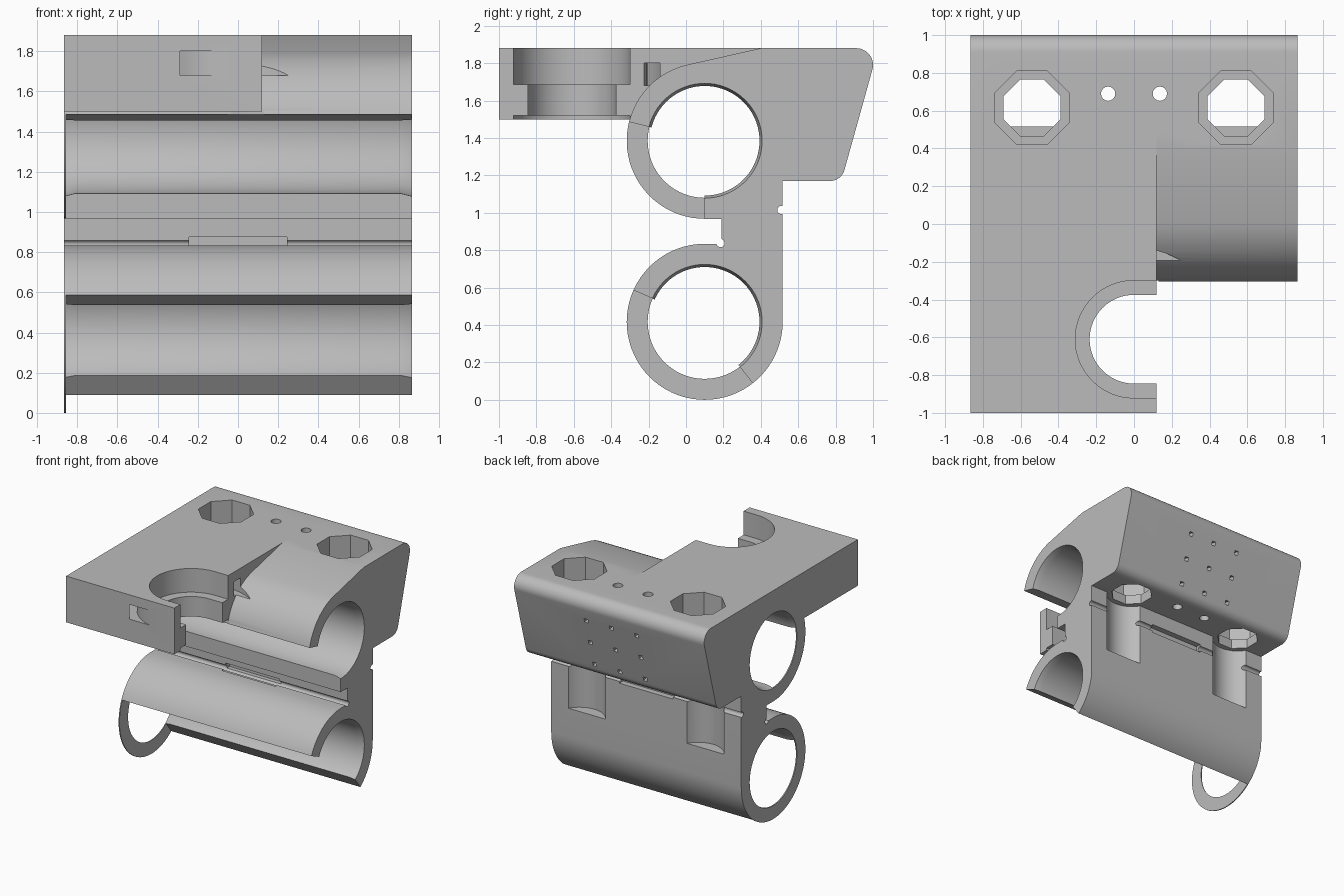
import bpy, bmesh
from math import sin, cos, radians
from mathutils import Matrix

cube = bpy.data.objects.get("Cube")
if cube:
    bpy.data.objects.remove(cube, do_unlink=True)

HALF = 0.865            # half width along x
R = 0.417               # outer radius of the bearing holders
LOW, UP = (0.1, 0.417), (0.1, 1.385)   # bearing axes in (y, z)

grey = bpy.data.materials.new("plain grey")
grey.use_nodes = True
grey.diffuse_color = (0.5, 0.5, 0.5, 1)
grey.node_tree.nodes["Principled BSDF"].inputs["Base Color"].default_value = (0.5, 0.5, 0.5, 1)


def arc(centre, r, start, end, n=32):
    steps = [radians(start + (end - start) * i / n) for i in range(n + 1)]
    return [(centre[0] + r * cos(a), centre[1] + r * sin(a)) for a in steps]


def finish(name, bm):
    bmesh.ops.recalc_face_normals(bm, faces=bm.faces)
    mesh = bpy.data.meshes.new(name)
    bm.to_mesh(mesh)
    bm.free()
    mesh.materials.append(grey)
    obj = bpy.data.objects.new(name, mesh)
    bpy.context.collection.objects.link(obj)
    return obj


def prism(name, points, axis, lo, hi):
    """Extrude a closed outline along x (points are y, z) or z (points are x, y)."""
    bm = bmesh.new()
    place = (lambda a, b, t: (t, a, b)) if axis == "x" else (lambda a, b, t: (a, b, t))
    ends = [[bm.verts.new(place(a, b, t)) for a, b in points] for t in (lo, hi)]
    bm.faces.new(ends[0])
    bm.faces.new(ends[1])
    for i in range(len(points)):
        j = (i + 1) % len(points)
        bm.faces.new((ends[0][i], ends[0][j], ends[1][j], ends[1][i]))
    return finish(name, bm)


def box(name, centre, size, tilt=0):
    bm = bmesh.new()
    matrix = (Matrix.Translation(centre) @ Matrix.Rotation(radians(tilt), 4, "X")
              @ Matrix.Diagonal((*size, 1)))
    bmesh.ops.create_cube(bm, size=1, matrix=matrix)
    return finish(name, bm)


def bore(name, centre):
    """Bearing bore along x, flared at both ends."""
    bm = bmesh.new()
    rings = []
    for x, r in ((-0.92, 0.321), (-0.81, 0.293), (0.81, 0.293), (0.92, 0.321)):
        rings.append([bm.verts.new((x, y, z)) for y, z in arc(centre, r, 0, 360, 72)[:-1]])
    bm.faces.new(rings[0])
    bm.faces.new(rings[-1])
    for a, b in zip(rings, rings[1:]):
        for i in range(len(a)):
            j = (i + 1) % len(a)
            bm.faces.new((a[i], a[j], b[j], b[i]))
    return finish(name, bm)


def combine(target, tool, operation="DIFFERENCE"):
    tool.hide_render = True
    mod = target.modifiers.new("combine", "BOOLEAN")
    mod.operation, mod.solver, mod.object = operation, "EXACT", tool
    bpy.ops.object.select_all(action="DESELECT")
    bpy.context.view_layer.objects.active = target
    target.select_set(True)
    bpy.ops.object.modifier_apply(modifier=mod.name)
    bpy.data.objects.remove(tool, do_unlink=True)


# Main body: two bearing holders, neck and slanted rear block
outline = [(0.19, 0.968), (0.19, LOW[1] + R)]
outline += arc(LOW, R, 90, 360, 54)
outline += [(0.517, 1.17)]
outline += arc((0.77, 1.25), 0.08, -90, -15, 8)
outline += arc((0.91, 1.79), 0.09, -15, 90, 12)
outline += [(0.4, 1.88)]
outline += arc(UP, R, 103, 270, 36)
body = prism("carriage_body", outline, "x", -HALF, HALF)

# Mounting plate reaching forward
combine(body, box("plate", ((0.12 - HALF) / 2, -0.25, 1.69), (0.12 + HALF, 1.5, 0.38)), "UNION")

# Bearing bores and the front openings, leaving a thin end ring
for centre, start, end in ((LOW, 156, 308), (UP, 166, 270)):
    combine(body, bore("bore_cutter", centre))
    sector = [centre] + arc(centre, 0.46, start, end)
    combine(body, prism("opening_cutter", sector, "x", -0.857, 1))

# Stepped U-shaped socket in the plate
for r, lo, hi in ((0.235, 1.45, 1.95), (0.311, 1.685, 1.96), (0.311, 1.48, 1.52)):
    u_shape = arc((0, -0.61), r, 90, 270) + [(0.13, -0.61 - r), (0.13, -0.61 + r)]
    combine(body, prism("socket_cutter", u_shape, "z", lo, hi))

# Curved strap channel around the socket
channel = arc((0, -0.61), 0.485, 40, 270) + arc((0, -0.61), 0.405, 270, 40)
combine(body, prism("channel_cutter", channel, "z", 1.68, 1.8))

# Octagonal pockets, rear wall grooves and small vertical holes
for side in (-1, 1):
    centre = (side * 0.54, 0.615)
    for apothem, lo in ((0.195, 1.25), (0.15, 1.1)):
        octagon = arc(centre, apothem / cos(radians(22.5)), 22.5, 382.5, 8)[:-1]
        combine(body, prism("pocket_cutter", octagon, "z", lo, 1.95))
    combine(body, prism("groove_cutter", arc(centre, 0.195, 0, 360, 40)[:-1], "z", 0.65, 1.17))
    hole = arc((side * 0.137, 0.69), 0.038, 0, 360, 16)[:-1]
    combine(body, prism("hole_cutter", hole, "z", 1.1, 1.95))

# Grid of small square holes in the slanted rear face
for x in (-0.23, 0, 0.23):
    for z in (1.27, 1.47, 1.67):
        y = 0.847 + (z - 1.229) * 0.279
        combine(body, box("pin_cutter", (x, y, z), (0.034, 0.2, 0.034), -15))

# Round relief notches and strap slots at the neck
for centre in ((0.185, 0.838), (0.51, 1.015)):
    combine(body, prism("notch_cutter", arc(centre, 0.022, 0, 360, 16)[:-1], "x", -1, 1))
combine(body, box("front_slot_cutter", (0, 0.19, 0.852), (0.49, 0.1, 0.046)))
combine(body, box("rear_slot_cutter", (0, 0.51, 1.015), (0.49, 0.08, 0.07)))

# Smooth the round surfaces, keep hard edges
bpy.ops.object.select_all(action="DESELECT")
bpy.context.view_layer.objects.active = body
body.select_set(True)
bpy.ops.object.shade_smooth_by_angle(angle=radians(25))
